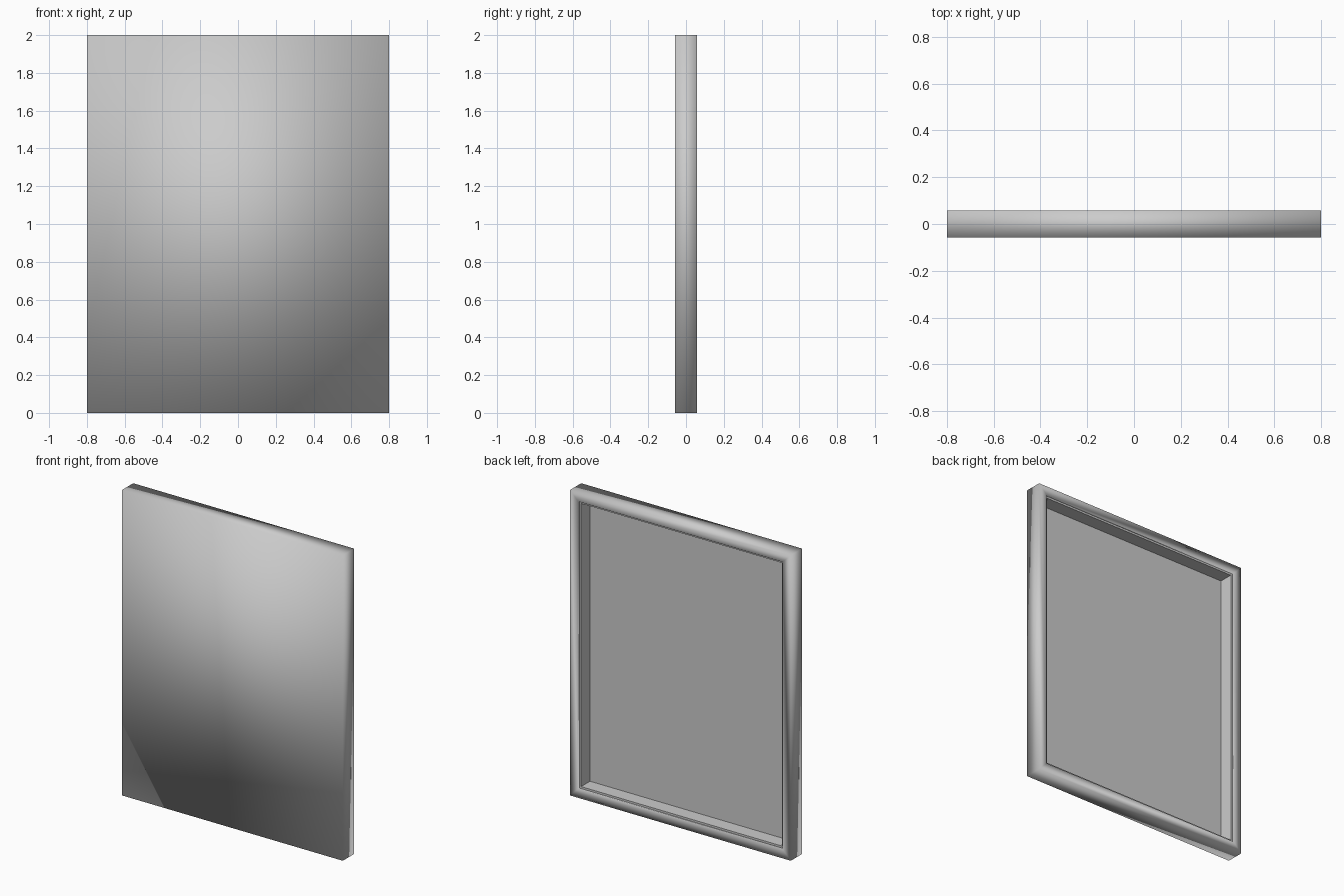
import bpy
import bmesh

HALF_W, HEIGHT = 0.8, 2.0
FRONT, BACK = -0.058, 0.058
LEDGE, FLOOR = 0.047, -0.045
RIM, OPENING = 0.06, 0.073

if "Cube" in bpy.data.objects:
    bpy.data.objects.remove(bpy.data.objects["Cube"], do_unlink=True)

grey = bpy.data.materials.new("light_grey")
grey.use_nodes = True
colour = (0.6, 0.6, 0.6, 1)
grey.diffuse_color = colour
grey.node_tree.nodes["Principled BSDF"].inputs["Base Color"].default_value = colour


def ring(bm, inset, y):
    """Rectangle of vertices set in from the outline at depth y."""
    x, low, high = HALF_W - inset, inset, HEIGHT - inset
    return [bm.verts.new(p) for p in
            ((-x, y, low), (x, y, low), (x, y, high), (-x, y, high))]


def make_object(name, profile, cap_first=False, cap_last=False, smooth=False):
    """Sweep (inset, y) steps around the rectangular outline."""
    bm = bmesh.new()
    rings = [ring(bm, *step) for step in profile]
    if cap_first:
        bm.faces.new(rings[0])
    for a, b in zip(rings, rings[1:]):
        for i in range(4):
            j = (i + 1) % 4
            bm.faces.new((a[j], a[i], b[i], b[j]))
    if cap_last:
        bm.faces.new(rings[-1][::-1])
    for face in bm.faces:
        face.smooth = smooth
    mesh = bpy.data.meshes.new(name)
    bm.to_mesh(mesh)
    bm.free()
    mesh.materials.append(grey)
    obj = bpy.data.objects.new(name, mesh)
    bpy.context.collection.objects.link(obj)
    return obj


# Flat front, outer sides and back rim share soft shading
make_object("panel_shell", [(0, FRONT), (0, BACK), (RIM, BACK), (RIM, LEDGE)],
            cap_first=True, smooth=True)

# Narrow ledge, deep inner walls and recessed back panel
make_object("back_recess", [(RIM, LEDGE), (OPENING, LEDGE), (OPENING, FLOOR)],
            cap_last=True)
